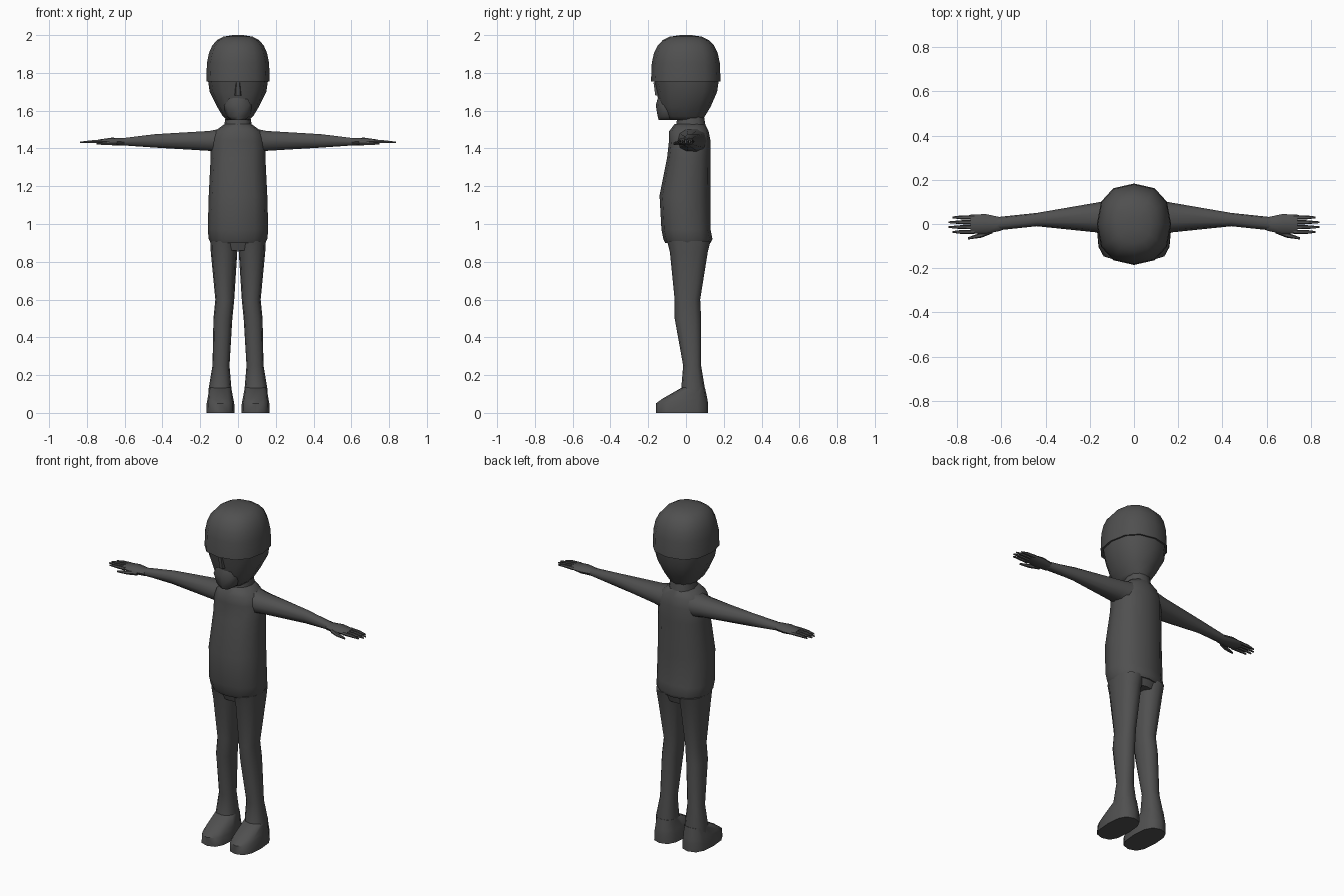
import bpy, bmesh
from math import sin, cos, pi, copysign

cube = bpy.data.objects.get("Cube")
if cube:
    bpy.data.objects.remove(cube)

grey = bpy.data.materials.new("dark grey")
grey.use_nodes = True
grey.diffuse_color = (0.08, 0.08, 0.08, 1)
grey.node_tree.nodes["Principled BSDF"].inputs["Base Color"].default_value = grey.diffuse_color


def rounded(centre, half, angle_part, power):
    """One coordinate of a rounded ring."""
    return centre + half * copysign(abs(angle_part) ** power, angle_part)


def level(z, half_width, front, back, x=0):
    """Horizontal ring for upright parts, as a function of the ring angle."""
    middle, depth = (front + back) / 2, (back - front) / 2

    def point(a, power):
        return (rounded(x, half_width, cos(a), power), rounded(middle, depth, sin(a), power), z)
    return point


def slice_at(x, y, z, depth, height):
    """Vertical ring across an arm or finger, with half depth and half height."""
    def point(a, power):
        return (x, rounded(y, depth, cos(a), power), rounded(z, height, sin(a), power))
    return point


def loft(name, rings, sides=12, power=0.85, mirror=False):
    """Skin a closed surface through the rings."""
    bm = bmesh.new()
    loops = []
    for ring in rings:
        loops.append([bm.verts.new(ring(2 * pi * i / sides, power)) for i in range(sides)])
    for low, high in zip(loops, loops[1:]):
        for i in range(sides):
            bm.faces.new((low[i - 1], low[i], high[i], high[i - 1]))
    bm.faces.new(loops[0])
    bm.faces.new(loops[-1])
    bmesh.ops.recalc_face_normals(bm, faces=bm.faces)
    mesh = bpy.data.meshes.new(name)
    bm.to_mesh(mesh)
    bm.free()
    mesh.materials.append(grey)
    obj = bpy.data.objects.new(name, mesh)
    bpy.context.collection.objects.link(obj)
    if mirror:
        obj.modifiers.new("Mirror", "MIRROR")
    bpy.ops.object.select_all(action="DESELECT")
    obj.select_set(True)
    bpy.context.view_layer.objects.active = obj
    bpy.ops.object.shade_smooth_by_angle(angle=0.9)


# Shirt with a loose hem, and hips under it
loft("shirt", [
    level(z=0.9, half_width=0.145, front=-0.11, back=0.13),
    level(z=0.92, half_width=0.155, front=-0.12, back=0.14),
    level(z=0.97, half_width=0.16, front=-0.13, back=0.13),
    level(z=1.15, half_width=0.155, front=-0.14, back=0.13),
    level(z=1.35, half_width=0.145, front=-0.1, back=0.13),
    level(z=1.44, half_width=0.145, front=-0.09, back=0.13),
    level(z=1.49, half_width=0.125, front=-0.09, back=0.12),
    level(z=1.53, half_width=0.07, front=-0.06, back=0.1),
])
loft("hips", [
    level(z=0.86, half_width=0.14, front=-0.08, back=0.11),
    level(z=0.92, half_width=0.15, front=-0.1, back=0.13),
])

# Neck, head, beard and nose
loft("neck", [
    level(z=1.48, half_width=0.08, front=-0.06, back=0.11),
    level(z=1.6, half_width=0.06, front=-0.04, back=0.09),
])
loft("head", [
    level(z=1.55, half_width=0.06, front=-0.09, back=0.09),
    level(z=1.57, half_width=0.08, front=-0.12, back=0.1),
    level(z=1.62, half_width=0.11, front=-0.14, back=0.13),
    level(z=1.7, half_width=0.15, front=-0.155, back=0.165),
    level(z=1.77, half_width=0.16, front=-0.17, back=0.175),
])
loft("beard", [
    level(z=1.55, half_width=0.035, front=-0.145, back=-0.05),
    level(z=1.57, half_width=0.06, front=-0.15, back=-0.04),
    level(z=1.63, half_width=0.08, front=-0.16, back=-0.04),
    level(z=1.68, half_width=0.06, front=-0.145, back=-0.04),
], sides=8)
loft("nose", [
    level(z=1.68, half_width=0.02, front=-0.165, back=-0.12),
    level(z=1.75, half_width=0.015, front=-0.175, back=-0.12),
], sides=6)

# Close-fitting cap: a squarish dome from its rim to the crown
rim, crown, cap_steps = 1.755, 2, 6
dome = []
for step in range(cap_steps + 1):
    turn = 1.5 * step / cap_steps
    spread, rise = cos(turn) ** (2 / 3), sin(turn) ** (2 / 3)
    dome.append(level(z=rim + (crown - rim) * rise, half_width=0.168 * spread,
                      front=-0.185 * spread, back=0.183 * spread))
loft("cap", dome)

# Arms and palms
loft("arms", [
    slice_at(x=0.08, y=0.03, z=1.44, depth=0.08, height=0.07),
    slice_at(x=0.15, y=0.03, z=1.44, depth=0.07, height=0.055),
    slice_at(x=0.44, y=0.02, z=1.44, depth=0.03, height=0.037),
    slice_at(x=0.63, y=0, z=1.435, depth=0.03, height=0.018),
], sides=10, mirror=True)
loft("palms", [
    slice_at(x=0.6, y=0, z=1.435, depth=0.03, height=0.02),
    slice_at(x=0.67, y=0, z=1.437, depth=0.045, height=0.02),
    slice_at(x=0.74, y=0, z=1.437, depth=0.042, height=0.01),
], sides=8, mirror=True)

# Fingers evenly spread across the palm, the middle ones longest
for order, label in enumerate(["index", "middle", "ring", "little"]):
    across = (order - 1.5) / 1.5
    side = 0.033 * across - 0.003
    tip = 0.84 - 0.02 * across ** 2
    loft(label + "_fingers", [
        slice_at(x=0.72, y=side, z=1.437, depth=0.01, height=0.01),
        slice_at(x=0.78, y=side, z=1.436, depth=0.009, height=0.008),
        slice_at(x=tip, y=side, z=1.432, depth=0.004, height=0.004),
    ], sides=6, mirror=True)
loft("thumbs", [
    slice_at(x=0.64, y=-0.03, z=1.43, depth=0.012, height=0.013),
    slice_at(x=0.69, y=-0.05, z=1.427, depth=0.012, height=0.01),
    slice_at(x=0.75, y=-0.065, z=1.425, depth=0.005, height=0.005),
], sides=6, mirror=True)

# Legs, slightly bent back below the knee
loft("legs", [
    level(x=0.095, z=0.08, half_width=0.06, front=-0.04, back=0.1),
    level(x=0.095, z=0.13, half_width=0.06, front=-0.025, back=0.1),
    level(x=0.09, z=0.25, half_width=0.045, front=-0.015, back=0.08),
    level(x=0.08, z=0.5, half_width=0.05, front=-0.06, back=0.08),
    level(x=0.07, z=0.6, half_width=0.05, front=-0.06, back=0.075),
    level(x=0.074, z=0.85, half_width=0.07, front=-0.085, back=0.115),
    level(x=0.074, z=0.91, half_width=0.073, front=-0.1, back=0.13),
], mirror=True)

# Shoes with a sloping upper and a flat sole
loft("shoes", [
    level(x=0.093, z=0, half_width=0.075, front=-0.16, back=0.117),
    level(x=0.093, z=0.05, half_width=0.073, front=-0.16, back=0.117),
    level(x=0.093, z=0.075, half_width=0.068, front=-0.125, back=0.113),
    level(x=0.094, z=0.135, half_width=0.058, front=-0.02, back=0.1),
], power=0.75, mirror=True)
